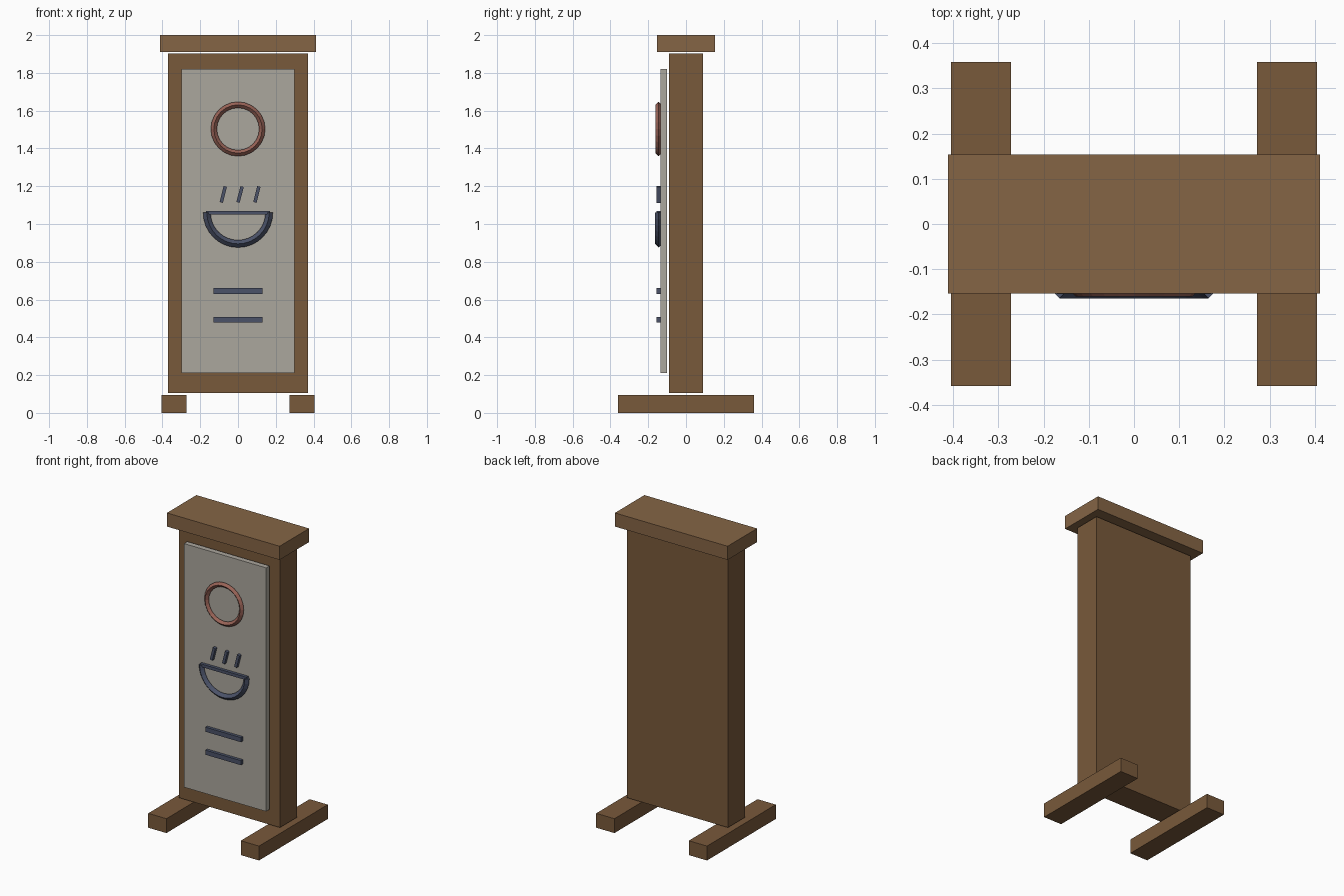
import bpy, bmesh
from math import sin, cos, pi

if "Cube" in bpy.data.objects:
    bpy.data.objects.remove(bpy.data.objects["Cube"])


def material(name, color):
    m = bpy.data.materials.new(name)
    m.diffuse_color = (*color, 1)
    m.use_nodes = True
    m.node_tree.nodes["Principled BSDF"].inputs["Base Color"].default_value = m.diffuse_color
    return m


WOOD = material("wood", (0.19, 0.10, 0.043))
CAP_WOOD = material("light_wood", (0.235, 0.13, 0.06))
PAPER = material("panel_grey", (0.41, 0.385, 0.34))
INK = material("dark_blue", (0.07, 0.085, 0.14))
RED = material("dull_red", (0.32, 0.125, 0.095))


def finish(name, bm, mat):
    bmesh.ops.recalc_face_normals(bm, faces=bm.faces)
    mesh = bpy.data.meshes.new(name)
    bm.to_mesh(mesh)
    bm.free()
    mesh.materials.append(mat)
    ob = bpy.data.objects.new(name, mesh)
    bpy.context.collection.objects.link(ob)
    return ob


def box(name, x, y, z, mat, tilt=0):
    """Box from (min, max) ranges, optionally tilted in the front plane."""
    bm = bmesh.new()
    bmesh.ops.create_cube(bm, size=1)
    bmesh.ops.scale(bm, verts=bm.verts, vec=(x[1] - x[0], y[1] - y[0], z[1] - z[0]))
    ob = finish(name, bm, mat)
    ob.location = [(a + b) / 2 for a, b in (x, y, z)]
    ob.rotation_euler.y = tilt
    return ob


def arc_tube(name, z, y, radius, thick, start, sweep, segs, mat):
    """Four-sided tube following an arc in the front plane."""
    bm = bmesh.new()
    closed = sweep >= 2 * pi
    rings = []
    for i in range(segs if closed else segs + 1):
        a = start + sweep * i / segs
        ring = []
        for k in range(4):
            r = radius + thick * cos(k * pi / 2)
            ring.append(bm.verts.new((r * cos(a), y + thick * sin(k * pi / 2), z + r * sin(a))))
        rings.append(ring)
    for i in range(segs):
        p, q = rings[i], rings[(i + 1) % len(rings)]
        for k in range(4):
            n = (k + 1) % 4
            bm.faces.new((p[k], p[n], q[n], q[k]))
    if not closed:
        bm.faces.new(rings[0])
        bm.faces.new(rings[-1])
    return finish(name, bm, mat)


# Wooden stand
for side, s in (("left", -1), ("right", 1)):
    box(side + "_foot", sorted((s * 0.272, s * 0.405)), (-0.359, 0.359), (0, 0.095), WOOD)
box("body", (-0.37, 0.37), (-0.09, 0.09), (0.105, 1.903), WOOD)
box("top_cap", (-0.412, 0.412), (-0.154, 0.154), (1.91, 2.0), CAP_WOOD)

# Sign panel
box("panel", (-0.3, 0.3), (-0.135, -0.1), (0.21, 1.82), PAPER)

# Raised decorations
FRONT = (-0.155, -0.135)
arc_tube("ring", 1.503, -0.145, 0.128, 0.016, 0, 2 * pi, 24, RED)
arc_tube("bowl", 1.06, -0.145, 0.165, 0.0195, pi, pi, 16, INK)
box("bowl_rim", (-0.17, 0.17), FRONT, (1.05, 1.07), INK)
for i, x in enumerate((-0.078, 0.011, 0.1)):
    box(f"steam_{i + 1}", (x - 0.009, x + 0.009), FRONT, (1.113, 1.2), INK, 0.25)
for i, z in enumerate((0.493, 0.645)):
    box(f"line_{i + 1}", (-0.13, 0.13), FRONT, (z - 0.015, z + 0.015), INK)
